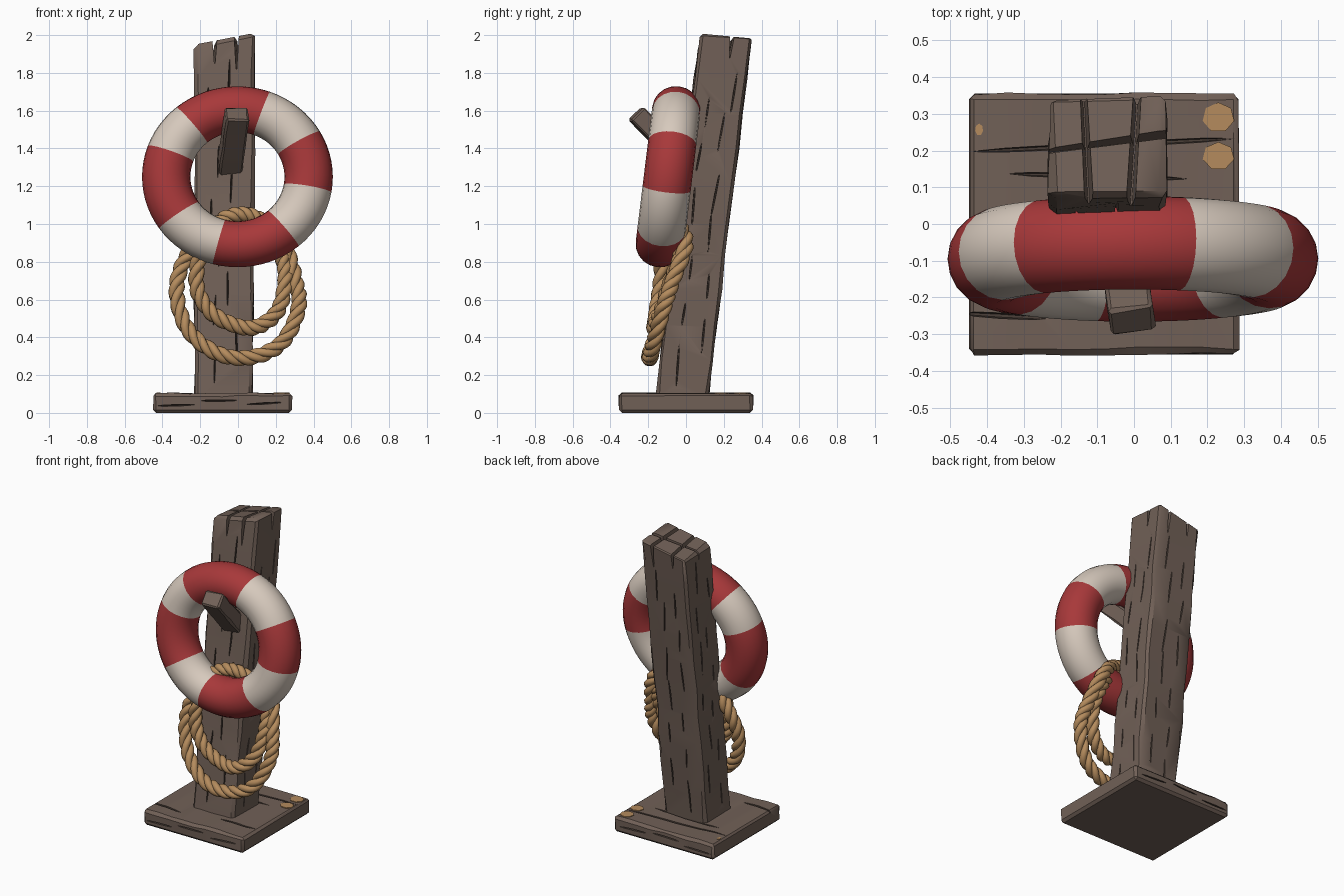
import bpy
import bmesh
import math
import random
from mathutils import Matrix, Vector

random.seed(4)
if "Cube" in bpy.data.objects:
    bpy.data.objects.remove(bpy.data.objects["Cube"])


def material(name, rgb):
    m = bpy.data.materials.new(name)
    m.use_nodes = True
    m.diffuse_color = (*rgb, 1)
    m.node_tree.nodes["Principled BSDF"].inputs["Base Color"].default_value = (*rgb, 1)
    return m


WOOD = material("weathered wood", (0.165, 0.118, 0.095))
CRACK = material("dark wood", (0.07, 0.05, 0.04))
RED = material("faded red", (0.39, 0.04, 0.042))
CREAM = material("cream", (0.68, 0.59, 0.51))
TAN = material("rope tan", (0.46, 0.26, 0.11))


def make(name, bm, mats):
    bmesh.ops.recalc_face_normals(bm, faces=bm.faces)
    mesh = bpy.data.meshes.new(name)
    bm.to_mesh(mesh)
    bm.free()
    for m in mats:
        mesh.materials.append(m)
    obj = bpy.data.objects.new(name, mesh)
    bpy.context.collection.objects.link(obj)
    return obj


def smooth(obj, angle=35):
    bpy.ops.object.select_all(action="DESELECT")
    obj.select_set(True)
    bpy.context.view_layer.objects.active = obj
    bpy.ops.object.shade_smooth_by_angle(angle=math.radians(angle))


def block(lo, hi, axis, cuts, bevel, jitter):
    """Chamfered timber, subdivided along one axis and made slightly uneven."""
    lo, hi = Vector(lo), Vector(hi)
    bm = bmesh.new()
    bmesh.ops.create_cube(bm, size=1)
    for v in bm.verts:
        v.co = Vector((a + b) / 2 + c * (b - a) for a, b, c in zip(lo, hi, v.co))
    bmesh.ops.bevel(bm, geom=bm.edges[:], offset=bevel, segments=1, affect="EDGES")
    half = (hi - lo)[axis] / 2
    long_edges = [e for e in bm.edges
                  if abs(e.verts[0].co[axis] - e.verts[1].co[axis]) > half]
    bmesh.ops.subdivide_edges(bm, edges=long_edges, cuts=cuts, use_grid_fill=True)
    for v in bm.verts:
        if v.co.z > 0.03:
            v.co += Vector(random.uniform(-jitter, jitter) for _ in range(3))
    return bm


def crack(bm, pos, normal, along, length, width=0.006, depth=0.02, tilt=0.0):
    """Add a thin spindle that carves one crack in a face."""
    size = [width] * 3
    size[normal], size[along] = depth, length / 2
    m = (Matrix.Translation(pos) @ Matrix.Rotation(tilt, 4, "XYZ"[normal])
         @ Matrix.Diagonal((*size, 1)))
    # the sphere's poles lie along the crack
    turn = {0: Matrix.Rotation(math.pi / 2, 4, "Y"), 2: Matrix.Identity(4)}[along]
    bmesh.ops.create_uvsphere(bm, u_segments=6, v_segments=4, radius=1, matrix=m @ turn)


def carve(obj, bm, index):
    for f in bm.faces:
        f.material_index = index
    cutter = make("cutter", bm, [WOOD, CRACK])
    cutter.hide_render = True
    mod = obj.modifiers.new("carve", "BOOLEAN")
    mod.operation, mod.solver, mod.object = "DIFFERENCE", "EXACT", cutter
    mod.use_self = True
    graph = bpy.context.evaluated_depsgraph_get()
    mesh = bpy.data.meshes.new_from_object(obj.evaluated_get(graph))
    obj.modifiers.clear()
    obj.data = mesh
    bpy.data.objects.remove(cutter)


def lean(bm):
    for v in bm.verts:
        v.co.y += -0.02 + (v.co.z - 0.1) * 0.122
    return bm


# Base slab with plank grooves and cracks
base = make("base", block((-0.45, -0.355, 0), (0.285, 0.355, 0.105), 0, 7, 0.016, 0.004),
            [WOOD, CRACK])
bm = bmesh.new()
for x, y, length, tilt in ((-0.08, 0.215, 0.76, 0.05), (-0.1, 0.13, 0.5, -0.03),
                           (-0.36, -0.25, 0.26, -0.06), (0.14, -0.2, 0.26, 0.04)):
    crack(bm, (x, y, 0.105), 2, 0, length, 0.008, 0.025, tilt)
for y in (-0.355, 0.355):
    for x, z in ((-0.33, 0.04), (-0.1, 0.065), (0.14, 0.05)):
        crack(bm, (x, y, z), 1, 0, 0.2, 0.005, 0.015, random.uniform(-0.06, 0.06))
carve(base, bm, 1)
smooth(base)

# Bare worn patches on the base
for i, (x, y, w, h) in enumerate(((0.23, 0.29, 0.08, 0.075), (0.23, 0.185, 0.08, 0.07),
                                  (-0.422, 0.257, 0.02, 0.03))):
    bm = bmesh.new()
    bmesh.ops.create_circle(bm, cap_ends=True, segments=7, radius=0.5)
    for v in bm.verts:
        v.co = (x + v.co.x * w * 1.1, y + v.co.y * h * 1.1, 0.1075)
    top = bmesh.ops.extrude_face_region(bm, geom=bm.faces[:])["geom"]
    bmesh.ops.translate(bm, vec=(0, 0, -0.008),
                        verts=[v for v in top if isinstance(v, bmesh.types.BMVert)])
    make(f"worn_patch_{i + 1}", bm, [TAN])

# Leaning post with a sloped, split top
bm = block((-0.23, -0.14, 0.07), (0.075, 0.14, 1.97), 2, 9, 0.016, 0.006)
for v in bm.verts:
    v.co.x += max(0, v.co.x) * (v.co.z - 0.1) * 0.12
    if v.co.z > 1.9:
        v.co.z += 0.2 * (v.co.x + 0.07) - 0.08 * v.co.y
post = make("post", lean(bm), [WOOD, CRACK])
for x, y, floor, width, turn in ((-0.13, 0, 1.85, 0.035, 0.05), (0.0, 0, 1.82, 0.03, -0.06),
                                 (-0.07, 0.015, 1.88, 0.03, math.pi / 2 + 0.12)):
    bm = bmesh.new()
    bmesh.ops.create_cube(bm, size=1)
    for v in bm.verts:
        high = v.co.z > 0
        v.co = (v.co.x * (width if high else 0.004), v.co.y * 0.5, 2.04 if high else floor)
    bmesh.ops.rotate(bm, verts=bm.verts, matrix=Matrix.Rotation(turn, 3, "Z"))
    bmesh.ops.translate(bm, verts=bm.verts, vec=(x, y, 0))
    carve(post, lean(bm), 0)

# Long grain cracks on all four post faces
bm = bmesh.new()
for row in range(6):
    z = 0.27 + row * 0.27
    for side in (-1, 1):
        for k in range(2):
            shift = 0.1 * k + random.uniform(-0.03, 0.03)
            zz = z + 0.1 * k + random.uniform(-0.04, 0.04)
            tilt = random.uniform(-0.08, 0.08)
            length = random.uniform(0.13, 0.26)
            crack(bm, (-0.13 + shift, side * 0.14, zz), 1, 2, length, 0.005, 0.018, tilt)
            edge = -0.23 if side < 0 else 0.077 + 0.009 * zz
            crack(bm, (edge, -0.05 + shift, zz), 0, 2, length, 0.005, 0.018, tilt)
carve(post, lean(bm), 1)
smooth(post)

# Slanted peg that holds the ring
tip, root = Vector((-0.005, -0.265, 1.585)), Vector((-0.045, 0.04, 1.28))
axis = tip - root
peg = make("peg", block((-0.062, -0.05, 0), (0.062, 0.05, axis.length), 2, 3, 0.01, 0.003),
           [WOOD])
peg.location = root
peg.rotation_euler = axis.to_track_quat("Z", "Y").to_euler()
smooth(peg)

# Life ring with alternating bands
bpy.ops.mesh.primitive_torus_add(major_segments=72, minor_segments=20,
                                 major_radius=0.377, minor_radius=0.128,
                                 location=(-0.003, -0.095, 1.25),
                                 rotation=(math.radians(83), 0, 0))
ring = bpy.context.object
ring.name = "life_ring"
ring.scale = (1, 0.955, 1)
ring.data.materials.append(RED)
ring.data.materials.append(CREAM)
cream_bands = ((30, 70), (130, 160), (215, 255), (310, 350))
for p in ring.data.polygons:
    a = math.degrees(math.atan2(p.center.y, p.center.x)) % 360
    p.material_index = int(any(lo < a < hi for lo, hi in cream_bands))
smooth(ring, 60)


def coil(name, points, turns, steps=200):
    """Closed loop of three twisted strands."""
    pts = [Vector(p) for p in points]
    n = len(pts)
    path = []
    for i in range(steps):
        s = i * n / steps
        k, t = int(s), s % 1
        a, b, c, d = (pts[(k + j) % n] for j in (-1, 0, 1, 2))
        path.append(b + 0.5 * t * (c - a + t * (2 * a - 5 * b + 4 * c - d
                                                + t * (3 * (b - c) + d - a))))
    middle = sum(pts, Vector()) / n
    data = bpy.data.curves.new(name, "CURVE")
    data.dimensions = "3D"
    data.bevel_depth, data.bevel_resolution = 0.0225, 2
    for strand in range(3):
        spline = data.splines.new("POLY")
        spline.points.add(steps - 1)
        spline.use_cyclic_u = True
        for i, p in enumerate(path):
            tangent = (path[(i + 1) % steps] - path[i - 1]).normalized()
            out = p - middle
            out = (out - tangent * out.dot(tangent)).normalized()
            a = math.tau * (turns * i / steps + strand / 3)
            q = p + 0.021 * (out * math.cos(a) + tangent.cross(out) * math.sin(a))
            spline.points[i].co = (*q, 1)
    data.materials.append(TAN)
    obj = bpy.data.objects.new(name, data)
    bpy.context.collection.objects.link(obj)


# Two hanging rope loops
coil("outer_rope_loop", [
    (-0.27, -0.04, 0.83), (-0.325, -0.08, 0.65), (-0.27, -0.14, 0.45), (-0.12, -0.19, 0.32),
    (0.06, -0.19, 0.292), (0.23, -0.17, 0.37), (0.32, -0.12, 0.55), (0.305, -0.07, 0.7),
    (0.24, 0.0, 0.9), (0.12, -0.06, 1.02), (0, -0.085, 1.05), (-0.13, -0.09, 0.99)], 11)
coil("inner_rope_loop", [
    (-0.18, -0.12, 0.86), (-0.22, -0.135, 0.68), (-0.15, -0.155, 0.54), (-0.02, -0.165, 0.465),
    (0.1, -0.165, 0.455), (0.21, -0.13, 0.54), (0.25, -0.08, 0.7), (0.23, -0.03, 0.83),
    (0.14, -0.06, 0.94), (0, -0.09, 0.97)], 8)
